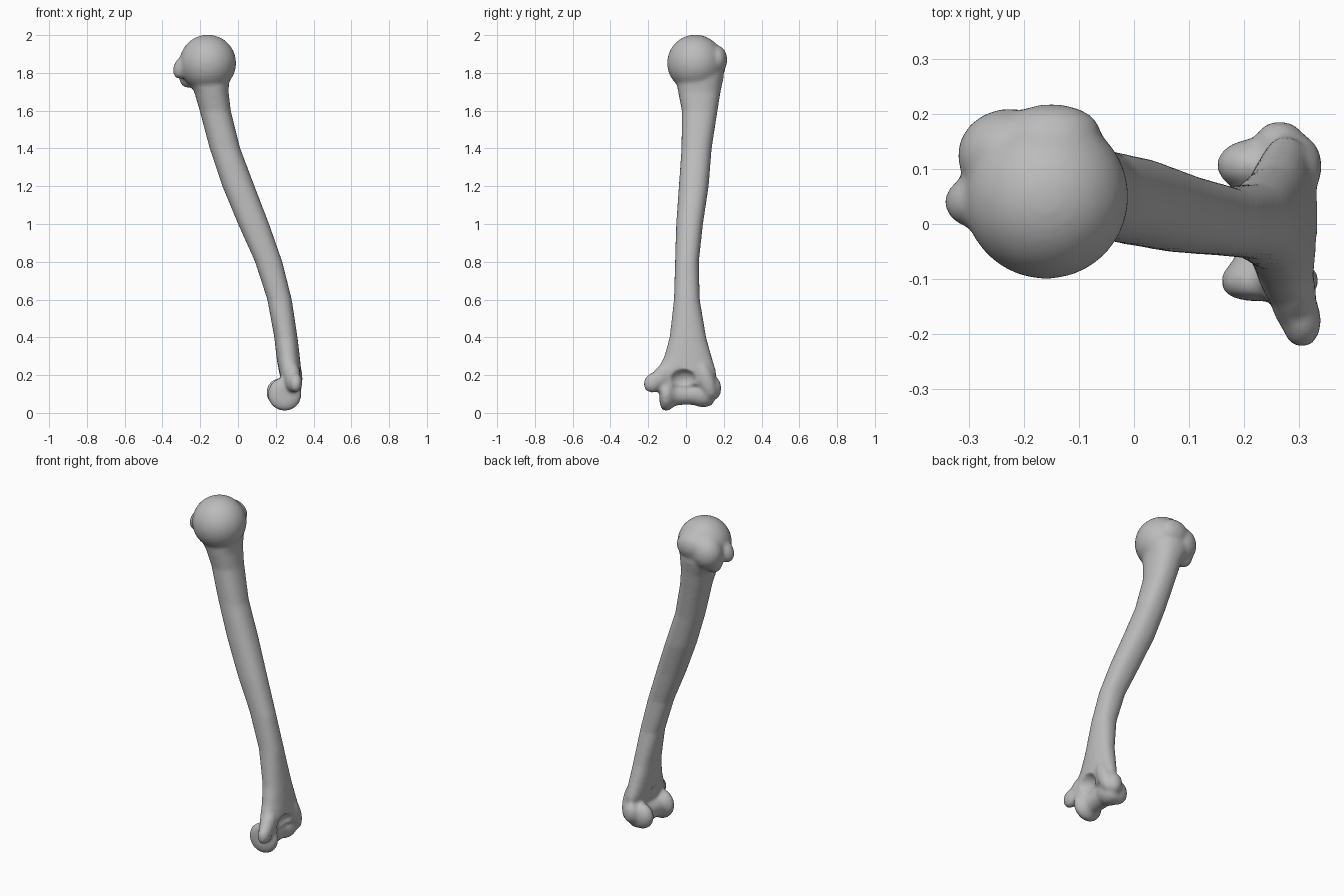
import bpy, bmesh, math
from mathutils import Matrix, Vector

cube = bpy.data.objects.get("Cube")
if cube:
    bpy.data.objects.remove(cube)

bone_grey = bpy.data.materials.new("bone grey")
bone_grey.use_nodes = True
colour = (0.5, 0.5, 0.5, 1)
bone_grey.diffuse_color = colour
bone_grey.node_tree.nodes["Principled BSDF"].inputs["Base Color"].default_value = colour


def loft(bm, rings):
    """Skin a list of point rings and close both ends."""
    rows = [[bm.verts.new(p) for p in ring] for ring in rings]
    n = len(rows[0])
    for a, b in zip(rows, rows[1:]):
        for i in range(n):
            j = (i + 1) % n
            bm.faces.new((a[i], a[j], b[j], b[i]))
    bm.faces.new(rows[0][::-1])
    bm.faces.new(rows[-1])


def blob(bm, centre, radii, tilt=0, axis='Y'):
    m = (Matrix.Translation(centre) @ Matrix.Rotation(math.radians(tilt), 4, axis)
         @ Matrix.Diagonal((*radii, 1)))
    bmesh.ops.create_uvsphere(bm, u_segments=40, v_segments=24, radius=1, matrix=m)


def make_object(name, bm):
    bmesh.ops.recalc_face_normals(bm, faces=bm.faces)
    mesh = bpy.data.meshes.new(name)
    bm.to_mesh(mesh)
    bm.free()
    mesh.materials.append(bone_grey)
    ob = bpy.data.objects.new(name, mesh)
    bpy.context.collection.objects.link(ob)
    return ob


def turn(n):
    return [2 * math.pi * i / n for i in range(n)]


def soft(v):
    return math.copysign(abs(v) ** 0.88, v)


bm = bmesh.new()

# Shaft: height, then x and y extents of each section
SECTIONS = [
    (0.15, 0.235, 0.325, -0.17, 0.16), (0.22, 0.215, 0.335, -0.155, 0.16),
    (0.3, 0.203, 0.327, -0.115, 0.135), (0.4, 0.192, 0.315, -0.087, 0.107),
    (0.6, 0.155, 0.285, -0.064, 0.073), (0.8, 0.09, 0.235, -0.058, 0.068),
    (1.0, 0.0, 0.165, -0.052, 0.09), (1.2, -0.083, 0.088, -0.038, 0.12),
    (1.4, -0.15, 0.012, -0.024, 0.136), (1.6, -0.203, -0.038, -0.022, 0.167),
    (1.7, -0.232, -0.05, -0.042, 0.183), (1.78, -0.28, -0.045, -0.055, 0.2),
    (1.86, -0.29, -0.05, -0.05, 0.2)]
loft(bm, [[Vector(((a + b) / 2 + (b - a) / 2 * soft(math.cos(t)),
                   (c + d) / 2 + (d - c) / 2 * soft(math.sin(t)), z))
           for t in turn(32)] for z, a, b, c, d in SECTIONS])

# Rounded head with its tubercles
blob(bm, (-0.16, 0.05, 1.852), (0.15, 0.15, 0.15))
blob(bm, (-0.225, 0.125, 1.84), (0.095, 0.085, 0.1), 20)
blob(bm, (-0.15, 0.165, 1.87), (0.09, 0.053, 0.075))
blob(bm, (-0.295, 0.04, 1.83), (0.045, 0.045, 0.065), 25)
blob(bm, (-0.265, 0.11, 1.79), (0.05, 0.05, 0.07))

# Spool shaped elbow joint, turned around the y direction
SPOOL = [(-0.14, 0.045), (-0.13, 0.078), (-0.11, 0.09), (-0.09, 0.086), (-0.055, 0.06),
         (-0.01, 0.056), (0.04, 0.057), (0.07, 0.068), (0.1, 0.07), (0.135, 0.06), (0.15, 0.035)]
loft(bm, [[Vector((0.247 + r * math.cos(t), y, 0.099 + r * math.sin(t)))
           for t in turn(40)] for y, r in SPOOL])
blob(bm, (0.22, 0.107, 0.108), (0.07, 0.048, 0.075))

# Epicondyles and the columns above them
blob(bm, (0.305, -0.175, 0.16), (0.036, 0.048, 0.055), -35, 'X')
blob(bm, (0.29, -0.13, 0.19), (0.042, 0.05, 0.09), -35, 'X')
blob(bm, (0.265, 0.15, 0.13), (0.045, 0.037, 0.06))
blob(bm, (0.3, 0.105, 0.18), (0.042, 0.045, 0.11), 20, 'X')

bone = make_object("upper_arm_bone", bm)

# Hollows above the joint, front and back
bm = bmesh.new()
blob(bm, (0.352, -0.015, 0.175), (0.065, 0.075, 0.058))
blob(bm, (0.18, -0.01, 0.215), (0.05, 0.06, 0.05))
hollows = make_object("hollow_cutter", bm)
hollows.hide_render = True
hollows.hide_set(True)


def fuse(name, size):
    mod = bone.modifiers.new(name, 'REMESH')
    mod.mode = 'VOXEL'
    mod.voxel_size = size
    mod.use_smooth_shade = True


# Fuse the parts, carve the hollows and soften the joins
fuse("fuse", 0.009)
carve = bone.modifiers.new("carve", 'BOOLEAN')
carve.operation = 'DIFFERENCE'
carve.object = hollows
fuse("refuse", 0.009)
soften = bone.modifiers.new("soften", 'SMOOTH')
soften.factor = 0.5
soften.iterations = 7
